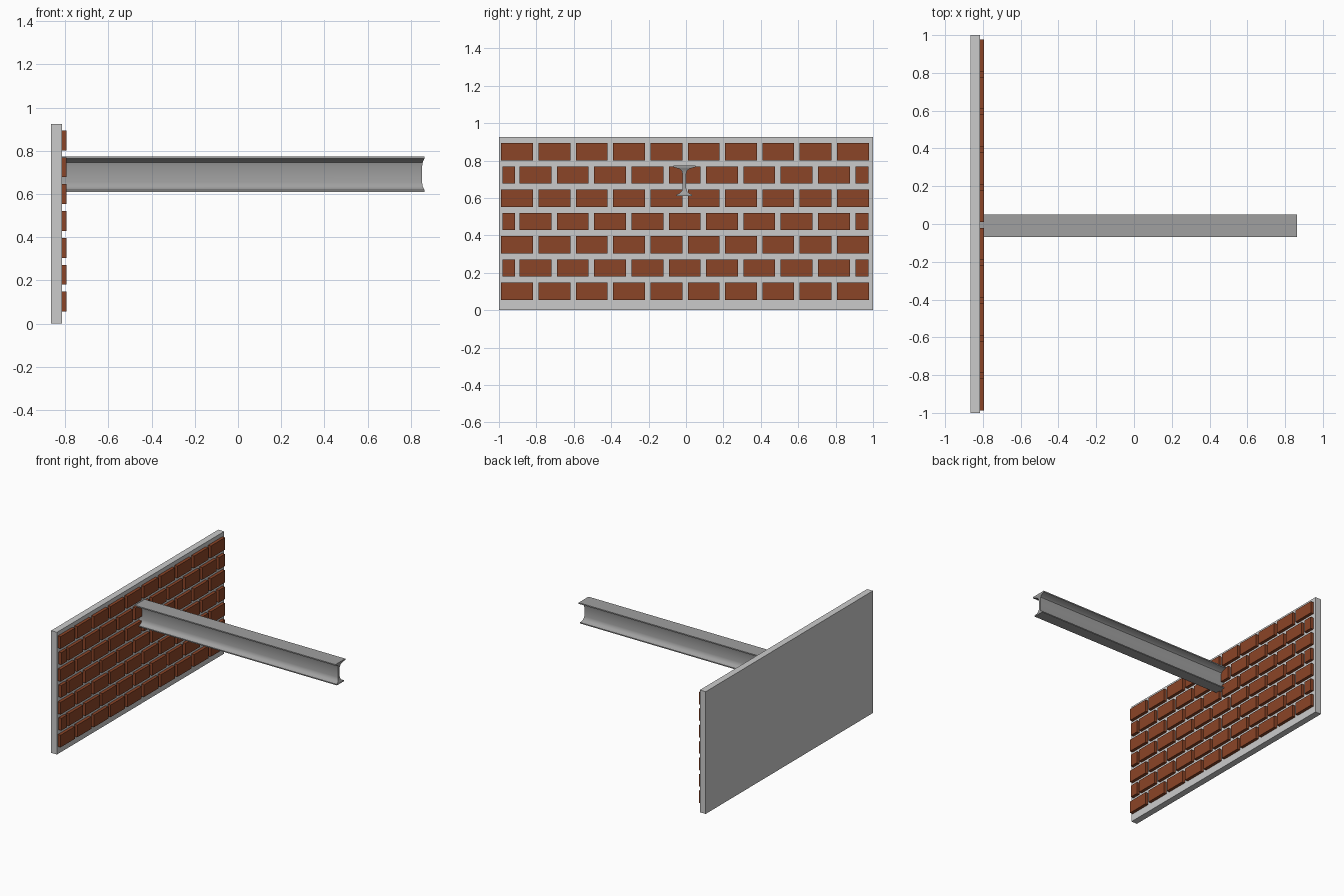
import bpy, bmesh
from mathutils import Matrix

if "Cube" in bpy.data.objects:
    bpy.data.objects.remove(bpy.data.objects["Cube"])


def material(name, rgb):
    m = bpy.data.materials.new(name)
    m.diffuse_color = (*rgb, 1)
    m.use_nodes = True
    m.node_tree.nodes["Principled BSDF"].inputs["Base Color"].default_value = m.diffuse_color
    return m


def add_box(bm, lo, hi):
    size = [h - l for l, h in zip(lo, hi)]
    mid = [(h + l) / 2 for l, h in zip(lo, hi)]
    bmesh.ops.create_cube(bm, size=1, matrix=Matrix.Translation(mid) @ Matrix.Diagonal((*size, 1)))


def finish(bm, name, mat=None):
    bmesh.ops.recalc_face_normals(bm, faces=bm.faces)
    me = bpy.data.meshes.new(name)
    bm.to_mesh(me)
    bm.free()
    ob = bpy.data.objects.new(name, me)
    bpy.context.collection.objects.link(ob)
    if mat:
        me.materials.append(mat)
    return ob


brick_mat = material("brick_red", (0.26, 0.058, 0.02))
steel_mat = material("steel_grey", (0.35, 0.35, 0.35))

# Mortar slab
bm = bmesh.new()
add_box(bm, (-0.865, -1, 0), (-0.816, 1, 0.925))
finish(bm, "mortar_slab")

# Bricks: alternating full rows and staggered rows with short end bricks
bm = bmesh.new()
for row in range(7):
    z = 0.056 + row * 0.1243
    if row % 2 == 0:
        spans = [(-0.988 + i * 0.1995, -0.818 + i * 0.1995) for i in range(10)]
    else:
        spans = [(-0.89 + i * 0.1995, -0.72 + i * 0.1995) for i in range(9)]
        spans += [(-0.98, -0.914), (0.905, 0.975)]
    for y0, y1 in spans:
        add_box(bm, (-0.818, y0, z), (-0.793, y1, z + 0.092))
finish(bm, "bricks", brick_mat)

# I-beam: (height, half width, end x) levels, lofted along x with filleted flanges
levels = [
    (0.610, 0.042, 0.864), (0.618, 0.042, 0.864), (0.626, 0.024, 0.859),
    (0.636, 0.014, 0.855), (0.655, 0.009, 0.852), (0.725, 0.009, 0.852),
    (0.745, 0.014, 0.855), (0.756, 0.027, 0.859), (0.765, 0.059, 0.864),
    (0.774, 0.059, 0.864),
]
CENTRE = -0.009
bm = bmesh.new()
rings = []
for z, w, end in levels:
    rings.append([bm.verts.new((x, y, z)) for x, y in (
        (-0.816, CENTRE - w), (end, CENTRE - w), (end, CENTRE + w), (-0.816, CENTRE + w))])
for a, b in zip(rings, rings[1:]):
    for i in range(4):
        j = (i + 1) % 4
        bm.faces.new((a[i], a[j], b[j], b[i]))
bm.faces.new(rings[0])
bm.faces.new(rings[-1])
beam = finish(bm, "steel_beam", steel_mat)

# Smooth fillets, sharp flange edges
bpy.context.view_layer.objects.active = beam
beam.select_set(True)
bpy.ops.object.shade_smooth_by_angle(angle=0.6)
